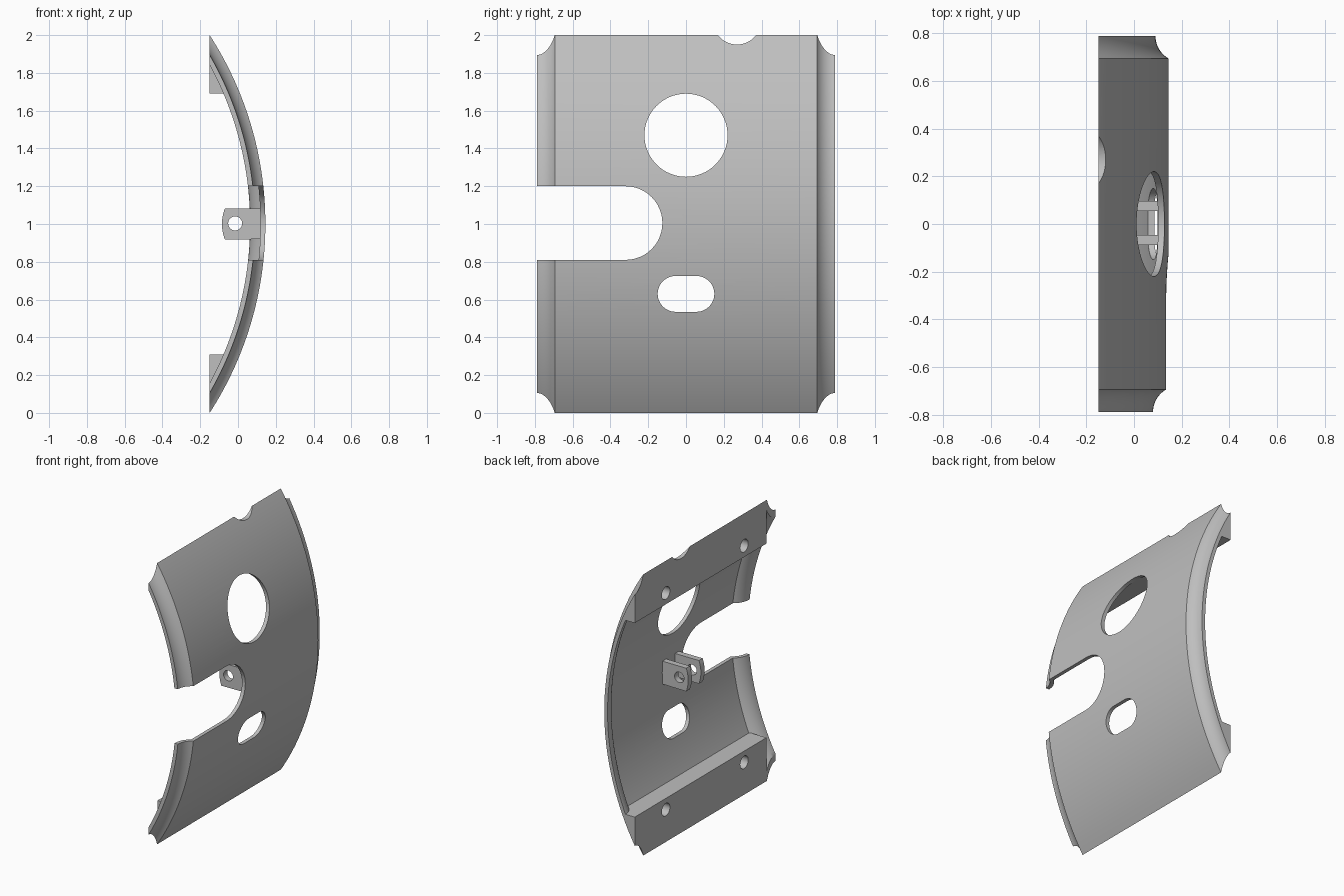
import bpy, bmesh, math
from mathutils import Vector

if "Cube" in bpy.data.objects:
    bpy.data.objects.remove(bpy.data.objects["Cube"])

# One plain grey for the whole casting
grey = bpy.data.materials.new("plain_grey")
grey.use_nodes = True
colour = (0.52, 0.52, 0.52, 1)
grey.diffuse_color = colour
grey.node_tree.nodes["Principled BSDF"].inputs["Base Color"].default_value = colour

R = 1.842           # outer radius of the curved plate
AXIS_X = 0.145 - R  # bend axis runs along y
BACK = -0.15        # flat mounting plane
WALL = 0.026
END = 0.79
COVE = 0.11


def make(name, bm):
    bmesh.ops.recalc_face_normals(bm, faces=bm.faces)
    mesh = bpy.data.meshes.new(name)
    bm.to_mesh(mesh)
    bm.free()
    mesh.materials.append(grey)
    obj = bpy.data.objects.new(name, mesh)
    bpy.context.collection.objects.link(obj)
    return obj


def prism(name, outline, axis, lo, hi):
    """Extrude a flat outline along x (outline in y, z) or y (outline in x, z)."""
    bm = bmesh.new()
    place = (lambda a, b, d: (d, a, b)) if axis == "x" else (lambda a, b, d: (a, d, b))
    face = bm.faces.new([bm.verts.new(place(a, b, lo)) for a, b in outline])
    ext = bmesh.ops.extrude_face_region(bm, geom=[face])["geom"]
    verts = [v for v in ext if isinstance(v, bmesh.types.BMVert)]
    bmesh.ops.translate(bm, verts=verts, vec=Vector(place(0, 0, hi - lo)))
    return make(name, bm)


def arc(cx, cy, r, start, end, n):
    angles = [math.radians(start + (end - start) * i / n) for i in range(n + 1)]
    return [(cx + r * math.cos(a), cy + r * math.sin(a)) for a in angles]


def circle(cx, cy, r, n=48):
    return arc(cx, cy, r, 0, 360, n)[:-1]


def slot(y0, y1, z, r):
    return arc(y1, z, r, -90, 90, 24) + arc(y0, z, r, 90, 270, 24)


def box(y0, y1, z0, z1):
    return [(y0, z0), (y1, z0), (y1, z1), (y0, z1)]


def skin(offset):
    """Plate profile (y, radius) at a depth below the outside, with coved ends."""
    r = COVE + offset
    centre = R - 0.055 + COVE
    start = math.degrees(math.asin((centre - R + offset) / r))
    right = arc(END, centre, r, 180 + start, 270, 10)
    return [(-y, z) for y, z in reversed(right)] + right


def revolve(name, profile, steps=80, sweep=36):
    bm = bmesh.new()
    rings = []
    for i in range(steps + 1):
        a = math.radians(-sweep + 2 * sweep * i / steps)
        rings.append([bm.verts.new((AXIS_X + r * math.cos(a), y, 1 + r * math.sin(a)))
                      for y, r in profile])
    n = len(profile)
    for p, q in zip(rings, rings[1:]):
        for j in range(n):
            k = (j + 1) % n
            bm.faces.new((p[j], p[k], q[k], q[j]))
    bm.faces.new(rings[0])
    bm.faces.new(rings[-1])
    return make(name, bm)


def boolean(obj, operation, tools):
    for tool in tools:
        mod = obj.modifiers.new("cut", "BOOLEAN")
        mod.operation = operation
        mod.solver = "EXACT"
        mod.object = tool
    bpy.context.view_layer.update()
    result = obj.evaluated_get(bpy.context.evaluated_depsgraph_get())
    mesh = bpy.data.meshes.new_from_object(result)
    obj.modifiers.clear()
    obj.data = mesh
    for tool in tools:
        bpy.data.objects.remove(tool)


def notch():
    return prism("notch_cutter", circle(0.27, 2.075, 0.125), "x", -1, 1)


# Curved plate, trimmed to the mounting plane
plate = revolve("curved_plate", skin(0) + skin(WALL)[::-1])
boolean(plate, "INTERSECT", [prism("trim", box(-1, 1, -0.5, 2.5), "x", BACK, 1)])

# Openings through the plate
boolean(plate, "DIFFERENCE", [
    prism("round_cutter", circle(0, 1.47, 0.22, 64), "x", -1, 1),
    prism("side_slot_cutter", slot(-1.2, -0.32, 1.005, 0.195), "x", -1, 1),
    prism("small_slot_cutter", slot(-0.055, 0.055, 0.63, 0.095), "x", -1, 1),
    notch()])

# Mounting blocks filling the top and bottom edges, with blind screw holes
parts = [plate]
for name, z0, z1, hole_z in (("upper_block", 1.69, 2.5, 1.77),
                             ("lower_block", -0.5, 0.31, 0.23)):
    profile = skin(WALL / 2) + [(END, 1.4), (-END, 1.4)]
    block = revolve(name, profile)
    boolean(block, "INTERSECT", [prism("trim", box(-0.69, 1, z0, z1), "x", BACK, 1)])
    cutters = [prism("screw_cutter", circle(y, hole_z, 0.045, 32), "x", -0.3, -0.08)
               for y in (-0.44, 0.44)]
    if z0 > 1:
        cutters.append(notch())
    boolean(block, "DIFFERENCE", cutters)
    parts.append(block)

# Pair of hinge lugs with pin holes
lug_outline = [(0.128, 0.92), (0.128, 1.083)] + arc(0.14, 1.0, 0.225, 158.5, 201.5, 12)
for name, y in (("front_lug", -0.067), ("back_lug", 0.076)):
    lug = prism(name, lug_outline, "y", y - 0.021, y + 0.021)
    boolean(lug, "DIFFERENCE",
            [prism("pin_cutter", circle(-0.015, 1.003, 0.037, 32), "y", -0.5, 0.5)])
    parts.append(lug)

# Smooth the curves, keep the edges crisp
bpy.ops.object.select_all(action="DESELECT")
for obj in parts:
    obj.select_set(True)
bpy.context.view_layer.objects.active = plate
bpy.ops.object.shade_smooth_by_angle(angle=math.radians(30))
